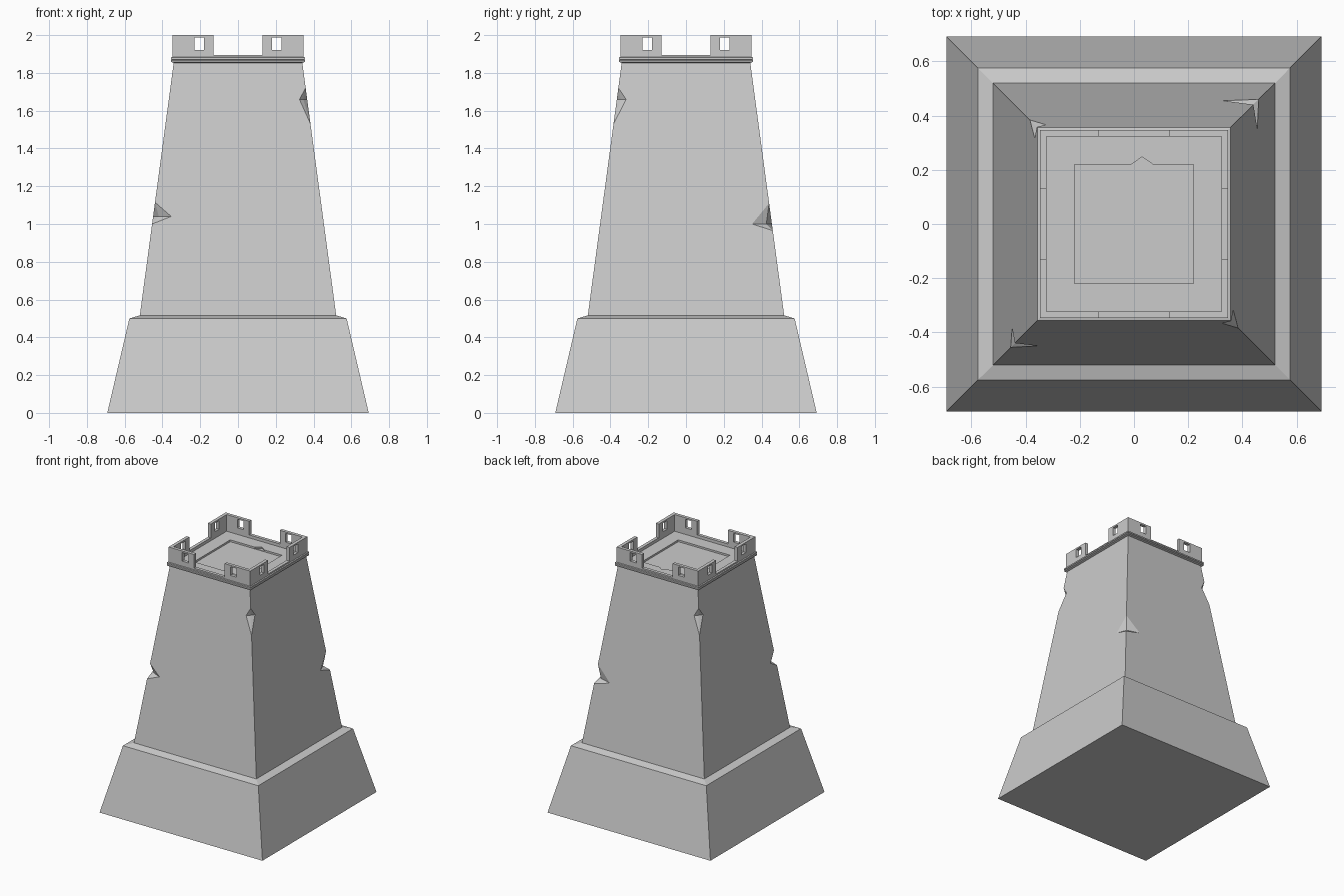
import bpy, bmesh
from mathutils import Matrix, Vector
from math import pi

if "Cube" in bpy.data.objects:
    bpy.data.objects.remove(bpy.data.objects["Cube"], do_unlink=True)

stone = bpy.data.materials.new("grey_stone")
stone.use_nodes = True
GREY = (0.6, 0.6, 0.6, 1)
stone.diffuse_color = GREY
stone.node_tree.nodes["Principled BSDF"].inputs["Base Color"].default_value = GREY


def finish(name, bm):
    bmesh.ops.recalc_face_normals(bm, faces=bm.faces)
    mesh = bpy.data.meshes.new(name)
    bm.to_mesh(mesh)
    bm.free()
    mesh.materials.append(stone)
    ob = bpy.data.objects.new(name, mesh)
    bpy.context.scene.collection.objects.link(ob)
    return ob


def square_loft(name, profile, closed=False):
    """Loft square rings given as (half width, height)."""
    bm = bmesh.new()
    rings = [[bm.verts.new((sx * w, sy * w, z)) for sx, sy in
              ((-1, -1), (1, -1), (1, 1), (-1, 1))] for w, z in profile]
    pairs = list(zip(rings, rings[1:]))
    if closed:
        pairs.append((rings[-1], rings[0]))
    else:
        bm.faces.new(rings[0])
        bm.faces.new(rings[-1])
    for a, b in pairs:
        for i in range(4):
            j = (i + 1) % 4
            bm.faces.new((a[i], a[j], b[j], b[i]))
    return finish(name, bm)


def box(bm, lo, hi, turn=Matrix()):
    lo, hi = Vector(lo), Vector(hi)
    m = turn @ Matrix.Translation((lo + hi) / 2) @ Matrix.Diagonal((*(hi - lo), 1))
    bmesh.ops.create_cube(bm, size=1, matrix=m)


def cut(ob, cutter):
    cutter.hide_render = True
    cutter.hide_set(True)
    cutter.display_type = 'WIRE'
    mod = ob.modifiers.new(cutter.name, 'BOOLEAN')
    mod.operation = 'DIFFERENCE'
    mod.solver = 'EXACT'
    mod.object = cutter


def wall_half(z):
    return 0.52 - (z - 0.515) * 0.18 / 1.34


def corner_chip(name, sx, sy, top, bottom, tip_z, reach_x, reach_y, depth):
    """Star-shaped chip in a wall corner, with a tip on each wall."""
    bm = bmesh.new()
    w, out = wall_half(tip_z), 0.004
    wt, wb = wall_half(top), wall_half(bottom)
    pts = [(wt, wt, top), (wb, wb, bottom),
           (w - reach_x, w + out, tip_z), (w + out, w - reach_y, tip_z),
           (w - depth, w - depth, tip_z), (w + 0.15, w + 0.15, tip_z)]
    t, b, f, s, inner, outer = [bm.verts.new((sx * x, sy * y, z)) for x, y, z in pts]
    for end in (t, b):
        for mid in (inner, outer):
            bm.faces.new((end, f, mid))
            bm.faces.new((end, mid, s))
    return finish(name, bm)


# Battered foundation with a sloping ledge
square_loft("foundation", [(0.692, 0), (0.575, 0.5), (0.52, 0.516)])

# Tapering tower walls, with chipped corners
walls = square_loft("tower_walls", [(0.52, 0.514), (0.34, 1.856)])
cut(walls, corner_chip("front_right_chip", -1, -1, 1.115, 1.0, 1.04, 0.105, 0.07, 0.03))
cut(walls, corner_chip("back_left_chip", 1, 1, 1.11, 0.965, 1.0, 0.14, 0.115, 0.03))
cut(walls, corner_chip("front_left_chip", 1, -1, 1.72, 1.53, 1.66, 0.045, 0.055, 0.02))
cut(walls, corner_chip("back_right_chip", -1, 1, 1.72, 1.53, 1.66, 0.045, 0.055, 0.02))

# Double moulding under the parapet
square_loft("moulding", [(0.34, 1.853), (0.356, 1.858), (0.356, 1.866), (0.35, 1.869),
                         (0.356, 1.872), (0.356, 1.882), (0.34, 1.885), (0.33, 1.86)], True)

# Roof deck with a sunken panel and a broken panel edge
deck = square_loft("roof_deck", [(0.335, 1.84), (0.335, 1.872), (0.22, 1.872), (0.22, 1.858)])
bm = bmesh.new()
bmesh.ops.create_cone(bm, cap_ends=True, segments=4, radius1=0.05, radius2=0.03, depth=0.06,
                      matrix=Matrix.Translation((0.03, 0.215, 1.892)) @ Matrix.Diagonal((1, 0.7, 1, 1)))
cut(deck, finish("panel_break", bm))

# Parapet ring, opened by crenels and small windows on each side
parapet = square_loft("parapet", [(0.347, 1.865), (0.347, 2), (0.322, 2), (0.322, 1.865)], True)
bm = bmesh.new()
for k in range(4):
    turn = Matrix.Rotation(k * pi / 2, 4, 'Z')
    box(bm, (-0.13, -0.4, 1.895), (0.13, -0.3, 2.1), turn)
    for x in (-0.205, 0.205):
        box(bm, (x - 0.026, -0.4, 1.922), (x + 0.026, -0.3, 1.988), turn)
cut(parapet, finish("parapet_openings", bm))
